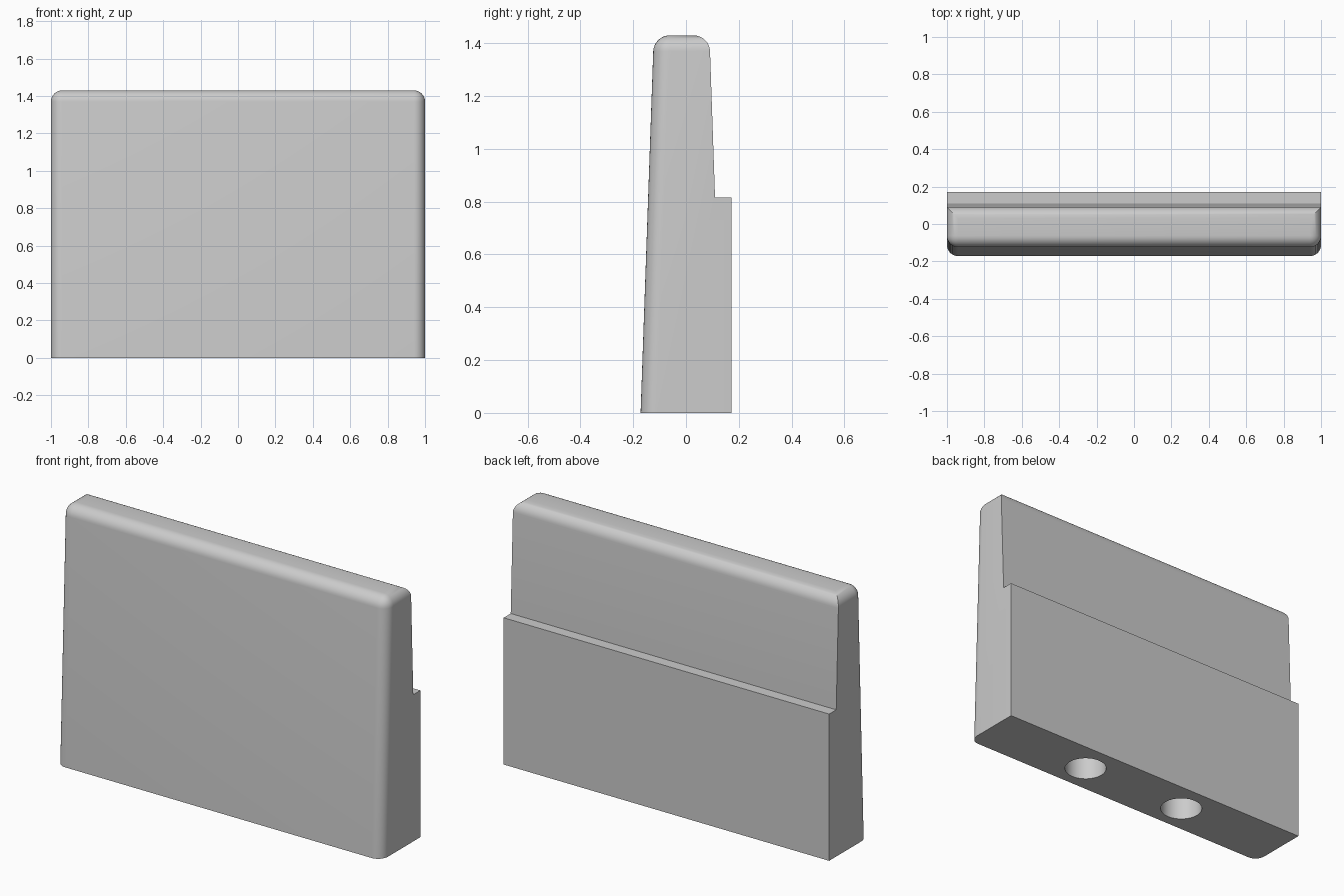
import bpy, bmesh, math
from mathutils import Matrix

if "Cube" in bpy.data.objects:
    bpy.data.objects.remove(bpy.data.objects["Cube"])

grey = bpy.data.materials.new("light grey")
grey.diffuse_color = (0.6, 0.6, 0.6, 1)
grey.use_nodes = True
grey.node_tree.nodes["Principled BSDF"].inputs["Base Color"].default_value = grey.diffuse_color


def new_object(name, bm):
    bmesh.ops.recalc_face_normals(bm, faces=bm.faces)
    mesh = bpy.data.meshes.new(name)
    bm.to_mesh(mesh)
    bm.free()
    obj = bpy.data.objects.new(name, mesh)
    bpy.context.collection.objects.link(obj)
    mesh.materials.append(grey)
    return obj


# Tapered panel with a stepped back: side profile (y, z) extruded across x
profile = [(-0.172, 0), (0.172, 0), (0.172, 0.815), (0.11, 0.815),
           (0.089, 1.43), (-0.122, 1.43)]
bm = bmesh.new()
face = bm.faces.new([bm.verts.new((-1, y, z)) for y, z in profile])
side = bmesh.ops.extrude_face_region(bm, geom=[face])
bmesh.ops.translate(bm, vec=(2, 0, 0),
                    verts=[v for v in side["geom"] if isinstance(v, bmesh.types.BMVert)])

# Round the four top edges and the two upright front edges
rounded = []
for e in bm.edges:
    a, b = (v.co for v in e.verts)
    top = min(a.z, b.z) > 1.42
    front_upright = max(a.y, b.y) < -0.1 and abs(a.z - b.z) > 1
    if top or front_upright:
        rounded.append(e)
bmesh.ops.bevel(bm, geom=rounded, offset=0.06, offset_type='OFFSET',
                segments=8, profile=0.5, affect='EDGES', clamp_overlap=True)
panel = new_object("panel", bm)

# Two round peg holes in the underside
HOLE_DEPTH = 0.4
bm = bmesh.new()
for x in (-0.333, 0.333):
    bmesh.ops.create_cone(bm, cap_ends=True, segments=48, radius1=0.11, radius2=0.11,
                          depth=2 * HOLE_DEPTH, matrix=Matrix.Translation((x, -0.005, 0)))
cutter = new_object("hole_cutter", bm)
cutter.hide_render = True
cutter.hide_viewport = True

cut = panel.modifiers.new("peg holes", 'BOOLEAN')
cut.operation = 'DIFFERENCE'
cut.object = cutter
cut.solver = 'EXACT'

bpy.context.view_layer.objects.active = panel
panel.select_set(True)
bpy.ops.object.modifier_apply(modifier=cut.name)
bpy.ops.object.shade_smooth_by_angle(angle=math.radians(30))
bpy.data.objects.remove(cutter)
